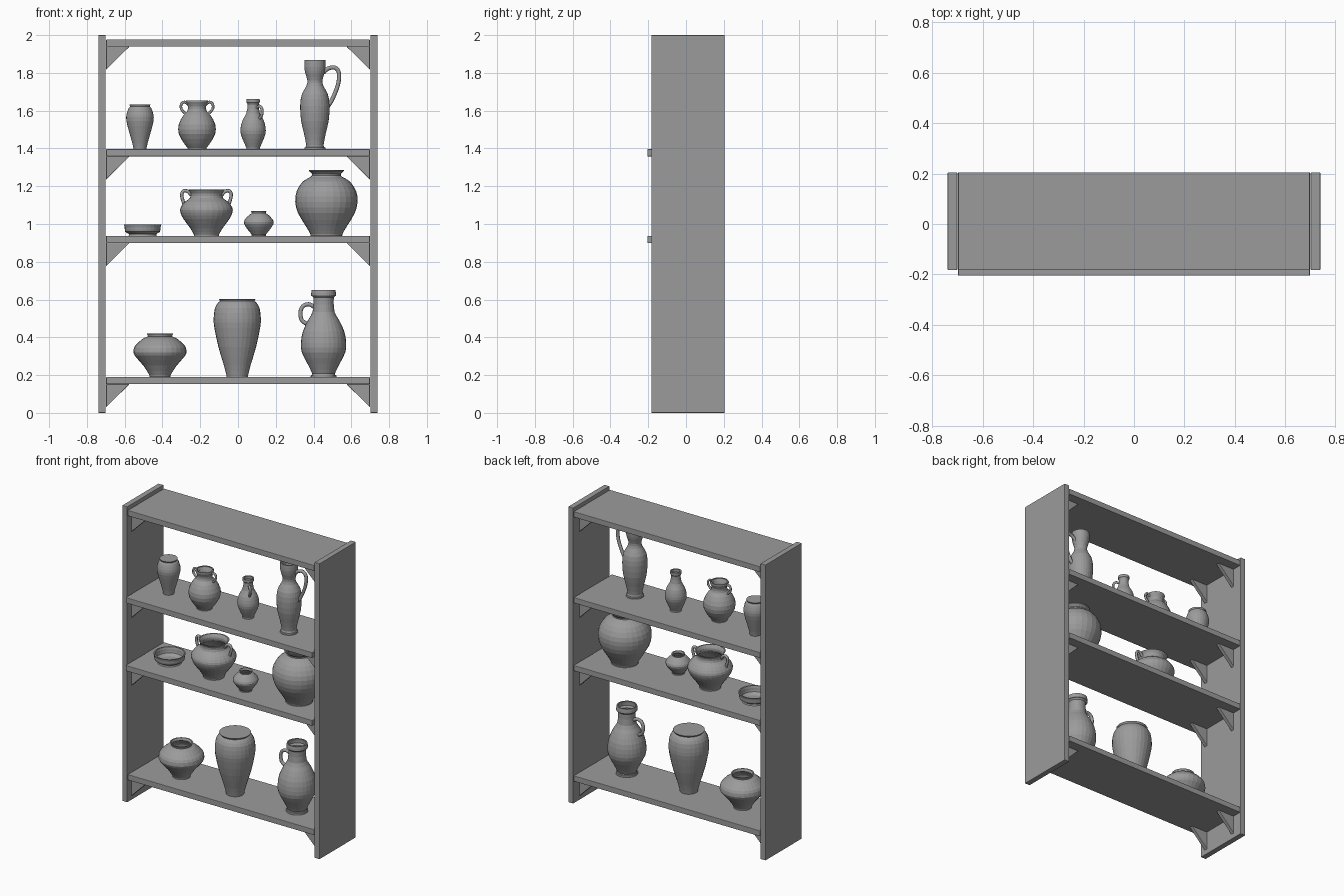
import bpy, bmesh, math
from mathutils import Vector

# one dark grey for everything
grey = bpy.data.materials.new("dark_grey")
grey.diffuse_color = (0.33, 0.33, 0.33, 1)


def finish(name, bm, bevel=0):
    bmesh.ops.recalc_face_normals(bm, faces=bm.faces)
    me = bpy.data.meshes.new(name)
    bm.to_mesh(me)
    bm.free()
    me.materials.append(grey)
    ob = bpy.data.objects.new(name, me)
    bpy.context.collection.objects.link(ob)
    if bevel:
        mod = ob.modifiers.new("soft_edges", "BEVEL")
        mod.width, mod.segments = bevel, 2
    return ob


def box(name, x0, x1, y0, y1, z0, z1):
    bm = bmesh.new()
    bmesh.ops.create_cube(bm, size=1)
    for v in bm.verts:
        v.co = ((x0 + x1) / 2 + v.co.x * (x1 - x0),
                (y0 + y1) / 2 + v.co.y * (y1 - y0),
                (z0 + z1) / 2 + v.co.z * (z1 - z0))
    return finish(name, bm, 0.003)


def bracket(name, side, y, z):
    # triangular corner brace under a shelf
    bm = bmesh.new()
    pts = [(0.698, z), (0.575, z), (0.698, z - 0.122)]
    f = bm.faces.new([bm.verts.new((side * x, y - 0.012, h)) for x, h in pts])
    ext = bmesh.ops.extrude_face_region(bm, geom=[f])
    for v in ext["geom"]:
        if isinstance(v, bmesh.types.BMVert):
            v.co.y += 0.024
    return finish(name, bm, 0.002)


def smooth_points(pts, steps):
    # Catmull-Rom curve through the given profile points
    p = [Vector(q) for q in pts]
    p = [p[0]] + p + [p[-1]]
    out = []
    for i in range(1, len(p) - 2):
        a, b, c, d = p[i - 1:i + 3]
        for s in range(steps):
            t = s / steps
            out.append(0.5 * (2 * b + (c - a) * t + (2 * a - 5 * b + 4 * c - d) * t * t
                              + (3 * b - a - 3 * c + d) * t ** 3))
    return out + [p[-1]]


def vessel(name, x, y, z, profile, is_open=True, sides=28, wall=0.008):
    # lathe a (radius, height) profile; open vessels get an inner wall and floor
    outer = [(q.x, q.y) for q in smooth_points(profile, 2)]
    ring = [(0, 0)] + outer
    if is_open:
        inner = [(r - wall, h) for r, h in reversed(outer) if h > wall * 1.2]
        ring += inner + [(inner[-1][0] * 0.9, wall), (0, wall)]
    else:
        ring.append((0, outer[-1][1]))
    bm = bmesh.new()
    vs = [bm.verts.new((x + r, y, z + h)) for r, h in ring]
    es = [bm.edges.new(e) for e in zip(vs, vs[1:])]
    bmesh.ops.spin(bm, geom=vs + es, cent=(x, y, 0), axis=(0, 0, 1),
                   angle=2 * math.pi, steps=sides, use_duplicate=False)
    bmesh.ops.remove_doubles(bm, verts=bm.verts, dist=0.0003)
    return finish(name, bm)


def handle(name, x, y, z, angle, pts, radius):
    # round loop handle in a vertical plane at the given angle
    a = math.radians(angle)
    cu = bpy.data.curves.new(name, "CURVE")
    cu.dimensions = "3D"
    cu.bevel_depth = radius
    cu.bevel_resolution = 2
    cu.use_fill_caps = True
    cu.materials.append(grey)
    path = smooth_points(pts, 4)
    sp = cu.splines.new("POLY")
    sp.points.add(len(path) - 1)
    for p, q in zip(sp.points, path):
        p.co = (x + q.x * math.cos(a), y + q.x * math.sin(a), z + q.y, 1)
    ob = bpy.data.objects.new(name, cu)
    bpy.context.collection.objects.link(ob)
    bpy.ops.object.select_all(action="DESELECT")
    ob.select_set(True)
    bpy.context.view_layer.objects.active = ob
    bpy.ops.object.convert(target="MESH")


# side panels
for s, n in ((-1, "left"), (1, "right")):
    box(n + "_side_panel", *sorted((s * 0.701, s * 0.739)), -0.183, 0.205, 0, 2)

# shelves (the two middle ones stand proud at the front) and braces
LOW, MID, HIGH = 0.190, 0.937, 1.396
shelves = [("bottom", LOW, -0.183), ("lower", MID, -0.205),
           ("upper", HIGH, -0.205), ("top", 1.977, -0.183)]
for n, z, front in shelves:
    box(n + "_shelf", -0.698, 0.698, front, 0.205, z - 0.038, z)
    for s in (-1, 1):
        for y in (-0.13, 0.13):
            bracket(n + "_shelf_bracket", s, y, z - 0.038)

# upper shelf
vessel("slim_vase", -0.519, 0, HIGH, [(0.034, 0), (0.04, 0.03), (0.057, 0.09), (0.072, 0.15),
       (0.071, 0.185), (0.06, 0.217), (0.052, 0.226), (0.056, 0.236)], False)
vessel("two_handled_vase", -0.217, -0.047, HIGH, [(0.05, 0), (0.05, 0.007), (0.068, 0.03),
       (0.096, 0.08), (0.097, 0.13), (0.072, 0.18), (0.052, 0.2), (0.048, 0.225),
       (0.058, 0.25), (0.056, 0.258)])
for a in (0, 180):
    handle("vase_handle", -0.217, -0.047, HIGH, a,
           [(0.045, 0.235), (0.066, 0.25), (0.083, 0.238), (0.083, 0.213), (0.063, 0.19)], 0.007)
vessel("small_jug", 0.08, -0.005, HIGH, [(0.036, 0), (0.036, 0.008), (0.048, 0.035), (0.065, 0.08),
       (0.066, 0.115), (0.055, 0.155), (0.036, 0.19), (0.029, 0.235), (0.035, 0.247), (0.035, 0.265)])
handle("small_jug_handle", 0.08, -0.005, HIGH, -45,
       [(0.027, 0.22), (0.05, 0.228), (0.066, 0.21), (0.064, 0.18), (0.045, 0.16)], 0.008)
vessel("tall_ewer", 0.407, -0.035, HIGH, [(0.056, 0), (0.055, 0.008), (0.046, 0.02), (0.057, 0.08),
       (0.073, 0.15), (0.078, 0.23), (0.069, 0.29), (0.045, 0.335), (0.04, 0.365), (0.05, 0.4),
       (0.056, 0.435), (0.055, 0.472)])
handle("tall_ewer_handle", 0.407, -0.035, HIGH, 0,
       [(0.045, 0.405), (0.07, 0.427), (0.105, 0.432), (0.127, 0.405), (0.122, 0.34),
        (0.09, 0.26), (0.065, 0.222)], 0.011)

# lower shelf
vessel("shallow_dish", -0.505, -0.01, MID, [(0.075, 0), (0.073, 0.01), (0.092, 0.022),
       (0.095, 0.045), (0.099, 0.06)])
vessel("two_handled_pot", -0.167, -0.02, MID, [(0.066, 0), (0.067, 0.008), (0.085, 0.04),
       (0.122, 0.09), (0.138, 0.125), (0.137, 0.15), (0.115, 0.18), (0.088, 0.2),
       (0.084, 0.225), (0.096, 0.245)])
for a in (0, 180):
    handle("pot_handle", -0.167, -0.02, MID, a,
           [(0.08, 0.215), (0.1, 0.236), (0.122, 0.237), (0.131, 0.213), (0.118, 0.165)], 0.009)
vessel("small_pot", 0.11, -0.075, MID, [(0.04, 0), (0.038, 0.008), (0.056, 0.03), (0.077, 0.062),
       (0.075, 0.085), (0.05, 0.112), (0.037, 0.12), (0.042, 0.132)])
vessel("large_round_jar", 0.468, -0.015, MID, [(0.085, 0), (0.085, 0.01), (0.108, 0.05),
       (0.15, 0.12), (0.165, 0.18), (0.158, 0.235), (0.125, 0.288), (0.084, 0.312),
       (0.076, 0.328), (0.092, 0.343), (0.092, 0.348)])

# bottom shelf
vessel("squat_pot", -0.413, -0.015, LOW, [(0.058, 0), (0.056, 0.01), (0.088, 0.06), (0.135, 0.115),
       (0.14, 0.14), (0.13, 0.168), (0.088, 0.205), (0.064, 0.215), (0.071, 0.231)])
vessel("tall_jar", -0.004, -0.025, LOW, [(0.056, 0), (0.058, 0.012), (0.07, 0.06), (0.1, 0.16),
       (0.121, 0.26), (0.125, 0.31), (0.118, 0.365), (0.1, 0.395), (0.091, 0.402),
       (0.098, 0.413)], False)
vessel("pitcher", 0.453, -0.015, LOW, [(0.068, 0), (0.067, 0.01), (0.06, 0.018), (0.085, 0.07),
       (0.115, 0.13), (0.12, 0.18), (0.11, 0.24), (0.083, 0.3), (0.058, 0.345), (0.054, 0.42),
       (0.066, 0.43), (0.063, 0.46)])
handle("pitcher_handle", 0.453, -0.015, LOW, 180,
       [(0.05, 0.372), (0.078, 0.385), (0.108, 0.375), (0.122, 0.345), (0.115, 0.3),
        (0.078, 0.277)], 0.011)
